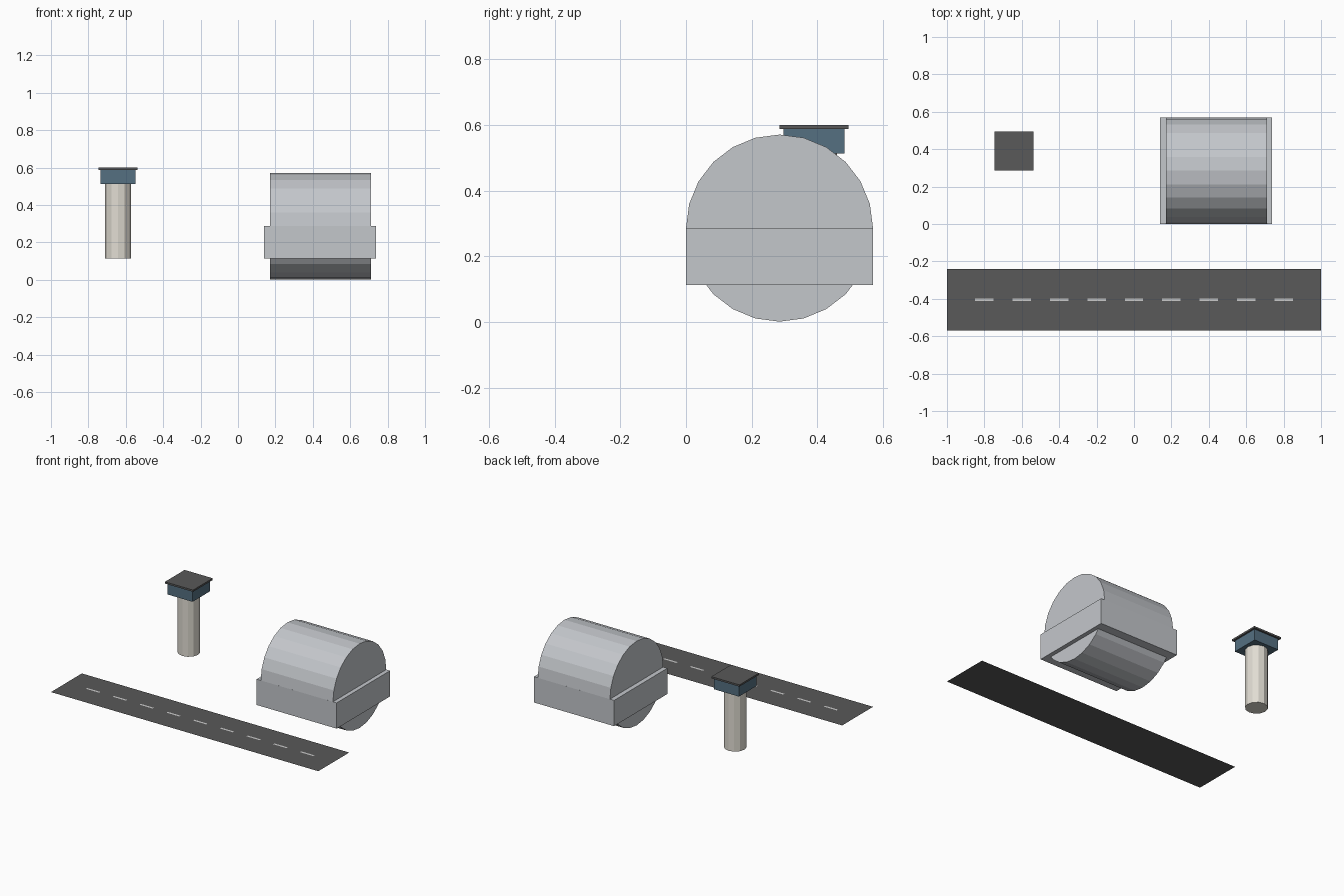
import bpy, math

if "Cube" in bpy.data.objects:
    bpy.data.objects.remove(bpy.data.objects["Cube"])

GROUND = 0.113  # level of runway, hangar wall base and tower foot


def material(name, rgb):
    m = bpy.data.materials.new(name)
    m.diffuse_color = (*rgb, 1)
    m.use_nodes = True
    m.node_tree.nodes["Principled BSDF"].inputs["Base Color"].default_value = m.diffuse_color
    return m


def finish(name, mat):
    ob = bpy.context.object
    ob.name = name
    ob.data.materials.append(mat)
    return ob


def box(name, x, y, z, mat):
    """Box from (min, max) pairs."""
    lo, hi = zip(x, y, z)
    bpy.ops.mesh.primitive_cube_add(size=1, location=[(a + b) / 2 for a, b in zip(lo, hi)])
    bpy.context.object.scale = [b - a for a, b in zip(lo, hi)]
    bpy.ops.object.transform_apply(location=False, rotation=False, scale=True)
    return finish(name, mat)


def sheet(name, x, y, z, mat):
    """Flat rectangle facing up."""
    bpy.ops.mesh.primitive_plane_add(size=1, location=((x[0] + x[1]) / 2, (y[0] + y[1]) / 2, z))
    bpy.context.object.scale = (x[1] - x[0], y[1] - y[0], 1)
    bpy.ops.object.transform_apply(location=False, rotation=False, scale=True)
    return finish(name, mat)


asphalt = material("asphalt", (0.10, 0.10, 0.10))
paint = material("white_paint", (0.8, 0.8, 0.8))
metal = material("hangar_metal", (0.55, 0.57, 0.60))
concrete = material("concrete", (0.75, 0.72, 0.65))
glass = material("cabin_glass", (0.09, 0.16, 0.22))

# Runway with dashed centre line
sheet("runway", (-1, 1), (-0.57, -0.24), GROUND, asphalt)
for i in range(9):
    x = -0.8 + 0.2 * i
    sheet(f"runway_dash_{i + 1}", (x - 0.049, x + 0.049), (-0.411, -0.397), GROUND + 0.0015, paint)

# Hangar: full barrel lying along x, with a wall block around its middle
bpy.ops.mesh.primitive_cylinder_add(vertices=24, radius=0.285, depth=0.54,
                                    location=(0.44, 0.285, 0.286),
                                    rotation=(0, math.pi / 2, 0))
finish("hangar_barrel", metal)
box("hangar_walls", (0.139, 0.738), (0, 0.57), (GROUND, 0.287), metal)

# Control tower: shaft, glazed cabin, overhanging roof
tx, ty = -0.641, 0.39
bpy.ops.mesh.primitive_cylinder_add(vertices=12, radius=0.07, depth=0.515 - GROUND,
                                    location=(tx, ty, (0.515 + GROUND) / 2))
finish("tower_shaft", concrete)
for name, h, z, mat in (("tower_cabin", 0.093, (0.513, 0.588), glass),
                        ("tower_roof", 0.105, (0.588, 0.6), asphalt)):
    box(name, (tx - h, tx + h), (ty - h, ty + h), z, mat)
